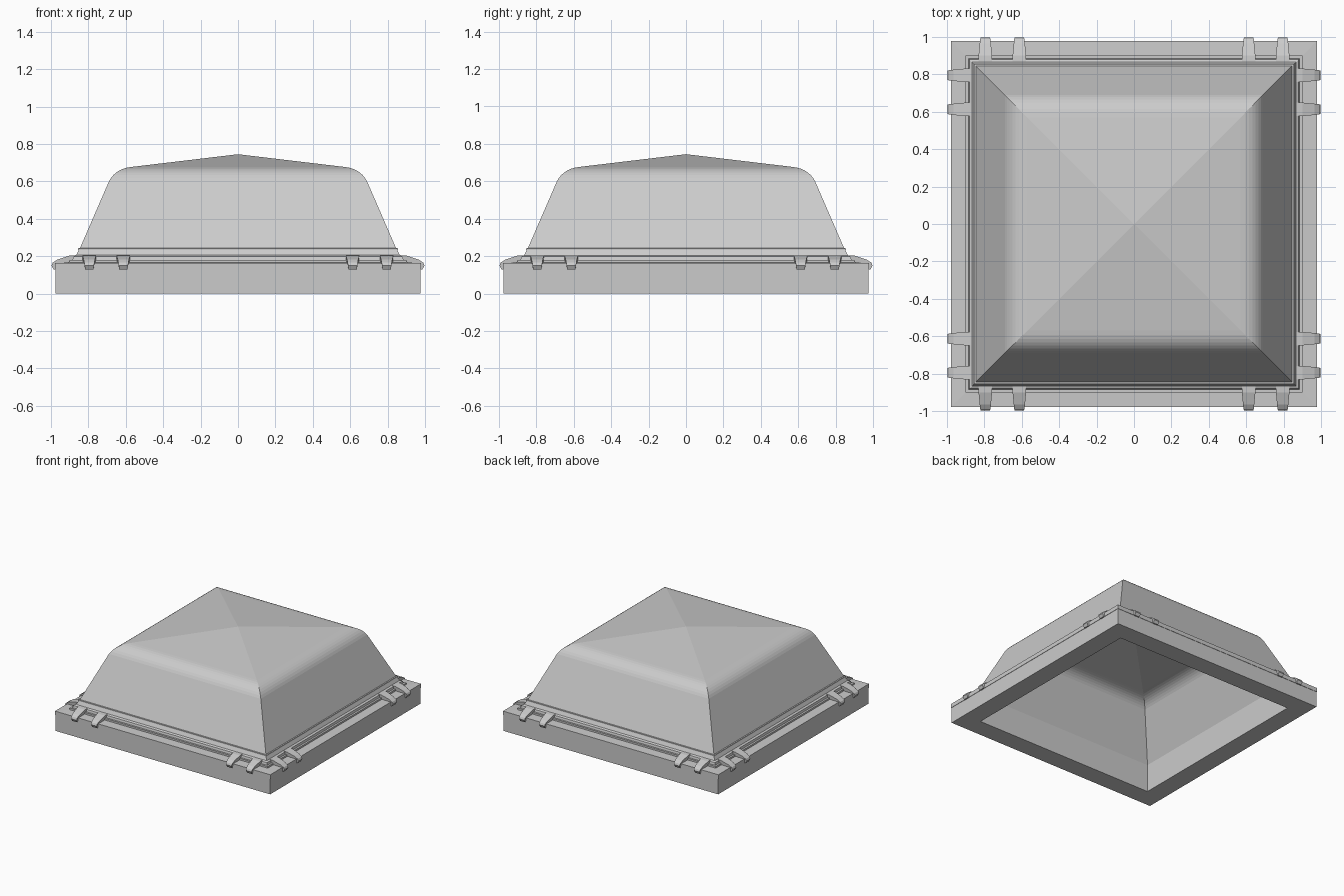
import bpy, bmesh, math
from mathutils import Matrix

if "Cube" in bpy.data.objects:
    bpy.data.objects.remove(bpy.data.objects["Cube"])


def finish(name, bm):
    bmesh.ops.remove_doubles(bm, verts=bm.verts, dist=1e-5)
    bmesh.ops.recalc_face_normals(bm, faces=bm.faces)
    me = bpy.data.meshes.new(name)
    bm.to_mesh(me)
    bm.free()
    ob = bpy.data.objects.new(name, me)
    bpy.context.collection.objects.link(ob)
    return ob


def square_loft(name, profile, closed=True):
    """Sweep a (half width, height) profile round a square."""
    bm = bmesh.new()
    rings = []
    for h, z in profile:
        if h == 0:
            rings.append([bm.verts.new((0, 0, z))] * 4)
        else:
            rings.append([bm.verts.new((sx * h, sy * h, z))
                          for sx, sy in ((1, 1), (-1, 1), (-1, -1), (1, -1))])
    pairs = list(zip(rings, rings[1:]))
    if closed:
        pairs.append((rings[-1], rings[0]))
    for a, b in pairs:
        if a[0] is a[1] and b[0] is b[1]:
            continue
        for i in range(4):
            j = (i + 1) % 4
            quad = list(dict.fromkeys((a[i], a[j], b[j], b[i])))
            bm.faces.new(quad)
    return finish(name, bm)


def bend(p0, p1, p2, n=7):
    """Rounded shoulder as a quadratic curve."""
    pts = []
    for k in range(n + 1):
        t = k / n
        pts.append(tuple((1 - t) ** 2 * a + 2 * t * (1 - t) * b + t * t * c
                         for a, b, c in zip(p0, p1, p2)))
    return pts


# Lower curb and the flange lying on it
square_loft("base_frame", [(0.975, 0), (0.975, 0.13), (0.82, 0.13), (0.82, 0)])
square_loft("top_flange", [(0.978, 0.13), (0.978, 0.163), (0.90, 0.166),
                           (0.90, 0.18), (0.875, 0.18), (0.875, 0.163),
                           (0.825, 0.163), (0.825, 0.13)])

# Sloping skirt between flange and dome
square_loft("dome_skirt", [(0.885, 0.178), (0.88, 0.198), (0.865, 0.205),
                           (0.85, 0.235), (0.825, 0.235), (0.825, 0.163),
                           (0.885, 0.163)])

# Thin hollow dome with a shallow pyramid top
outer = ([(0.855, 0.233), (0.855, 0.242), (0.845, 0.243)]
         + bend((0.69, 0.60), (0.655, 0.668), (0.57, 0.677)) + [(0, 0.745)])
inner = ([(0, 0.725)] + bend((0.56, 0.657), (0.637, 0.65), (0.67, 0.59))
         + [(0.825, 0.233)])
square_loft("dome", outer + inner)

# Bent clips: (distance from centre, height, half width), top then underside
CLIP = [(0.87, 0.205, 0.036), (0.90, 0.203, 0.036), (0.965, 0.182, 0.03),
        (0.99, 0.166, 0.027), (0.997, 0.15, 0.025), (0.985, 0.128, 0.022),
        (0.973, 0.128, 0.022), (0.975, 0.16, 0.027), (0.90, 0.168, 0.033),
        (0.87, 0.178, 0.036)]


def clip(name, along, turn):
    bm = bmesh.new()
    left = [bm.verts.new((along - w, -r, z)) for r, z, w in CLIP]
    right = [bm.verts.new((along + w, -r, z)) for r, z, w in CLIP]
    bm.faces.new(left)
    bm.faces.new(right[::-1])
    n = len(CLIP)
    for i in range(n):
        j = (i + 1) % n
        bm.faces.new((left[i], right[i], right[j], left[j]))
    bm.transform(Matrix.Rotation(math.radians(turn), 4, 'Z'))
    finish(name, bm)


# Four clips on each of the four sides
for side, turn in (("front", 0), ("right", 90), ("back", 180), ("left", 270)):
    for k, along in enumerate((-0.795, -0.613, 0.613, 0.795)):
        clip(f"{side}_clip_{k + 1}", along, turn)
